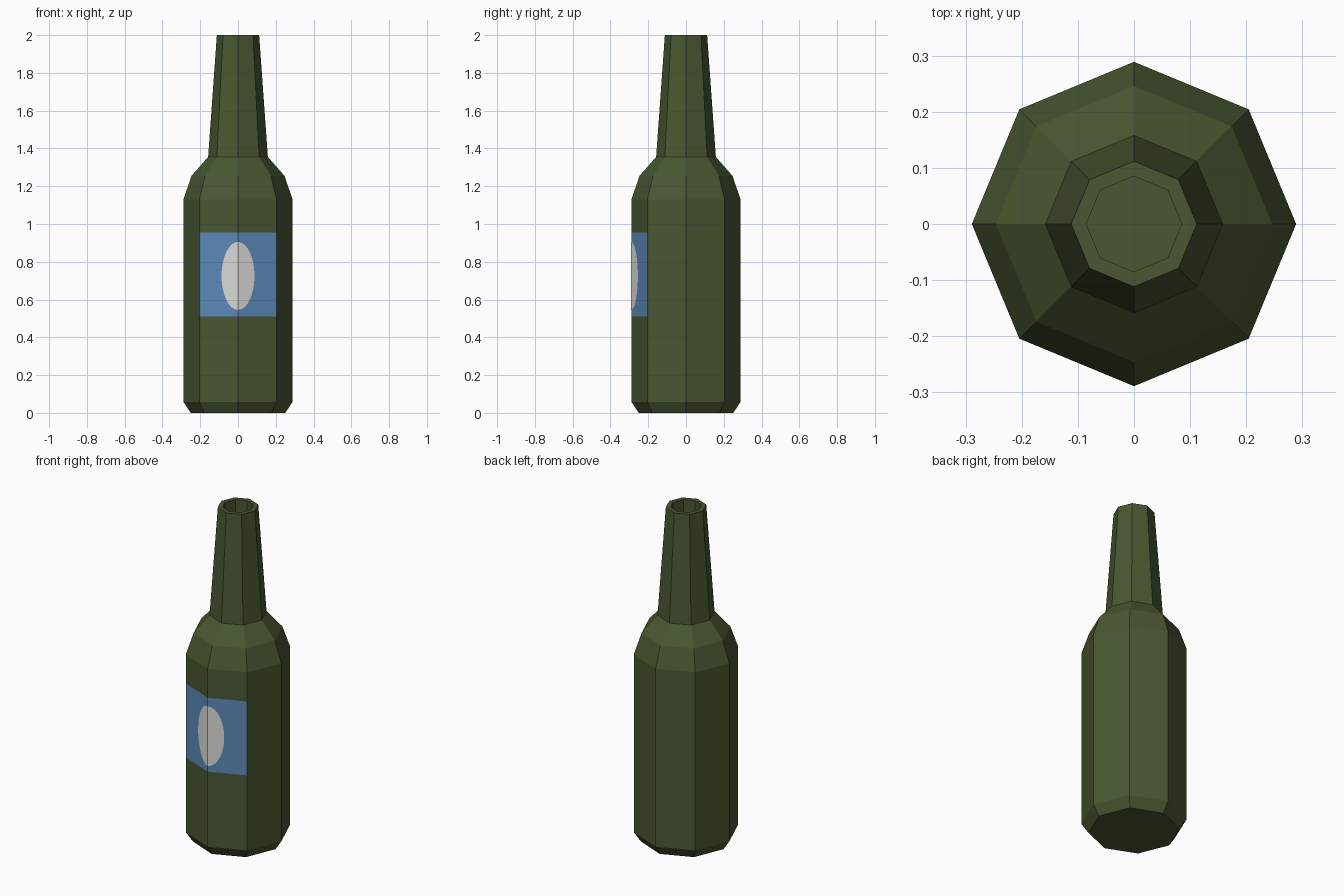
import bpy, bmesh, math

if "Cube" in bpy.data.objects:
    bpy.data.objects.remove(bpy.data.objects["Cube"])

SIDES = 8


def material(name, rgb):
    # sRGB 0-255 to linear
    lin = [((c / 255 + 0.055) / 1.055) ** 2.4 for c in rgb]
    m = bpy.data.materials.new(name)
    m.diffuse_color = (*lin, 1)
    m.use_nodes = True
    m.node_tree.nodes["Principled BSDF"].inputs["Base Color"].default_value = m.diffuse_color
    return m


green = material("green glass", (73, 87, 49))
blue = material("label blue", (92, 138, 185))
white = material("label white", (218, 218, 216))


def finish(bm, name, mats):
    me = bpy.data.meshes.new(name)
    bm.to_mesh(me)
    bm.free()
    for m in mats:
        me.materials.append(m)
    ob = bpy.data.objects.new(name, me)
    bpy.context.collection.objects.link(ob)
    return ob


# Bottle: eight-sided lathe, from base up to the lip and down into the mouth
LABEL_LOW, LABEL_HIGH, R = 0.51, 0.955, 0.289
profile = [(0.25, 0), (R, 0.058), (R, LABEL_LOW), (R, LABEL_HIGH), (R, 1.13),
           (0.246, 1.255), (0.158, 1.355), (0.112, 2.0), (0.085, 2.0), (0.085, 1.8)]
bm = bmesh.new()
rings = []
for r, z in profile:
    rings.append([bm.verts.new((r * math.cos(math.tau * k / SIDES),
                                r * math.sin(math.tau * k / SIDES), z))
                  for k in range(SIDES)])
for a, b in zip(rings, rings[1:]):
    for k in range(SIDES):
        n = (k + 1) % SIDES
        bm.faces.new((a[k], a[n], b[n], b[k]))
bm.faces.new(rings[0][::-1])   # base
bm.faces.new(rings[-1])        # floor of the mouth

# Label: the two front faces of the label band
bm.normal_update()
for f in bm.faces:
    c = f.calc_center_median()
    if LABEL_LOW < c.z < LABEL_HIGH and f.normal.y < -0.7:
        f.material_index = 1
finish(bm, "bottle", [green, blue])

# White oval: two half ovals folded over the front edge of the label
bm = bmesh.new()
slope = math.tan(math.pi / SIDES)
STEPS = 20
for start in (-math.pi / 2, math.pi / 2):
    pts = []
    for i in range(STEPS + 1):
        t = start + math.pi * i / STEPS
        x = 0.087 * math.cos(t)
        pts.append(bm.verts.new((x, -R - 0.002 + abs(x) * slope,
                                 0.725 + 0.18 * math.sin(t))))
    bm.faces.new(pts)
bmesh.ops.remove_doubles(bm, verts=bm.verts, dist=1e-5)
finish(bm, "label_oval", [white])
